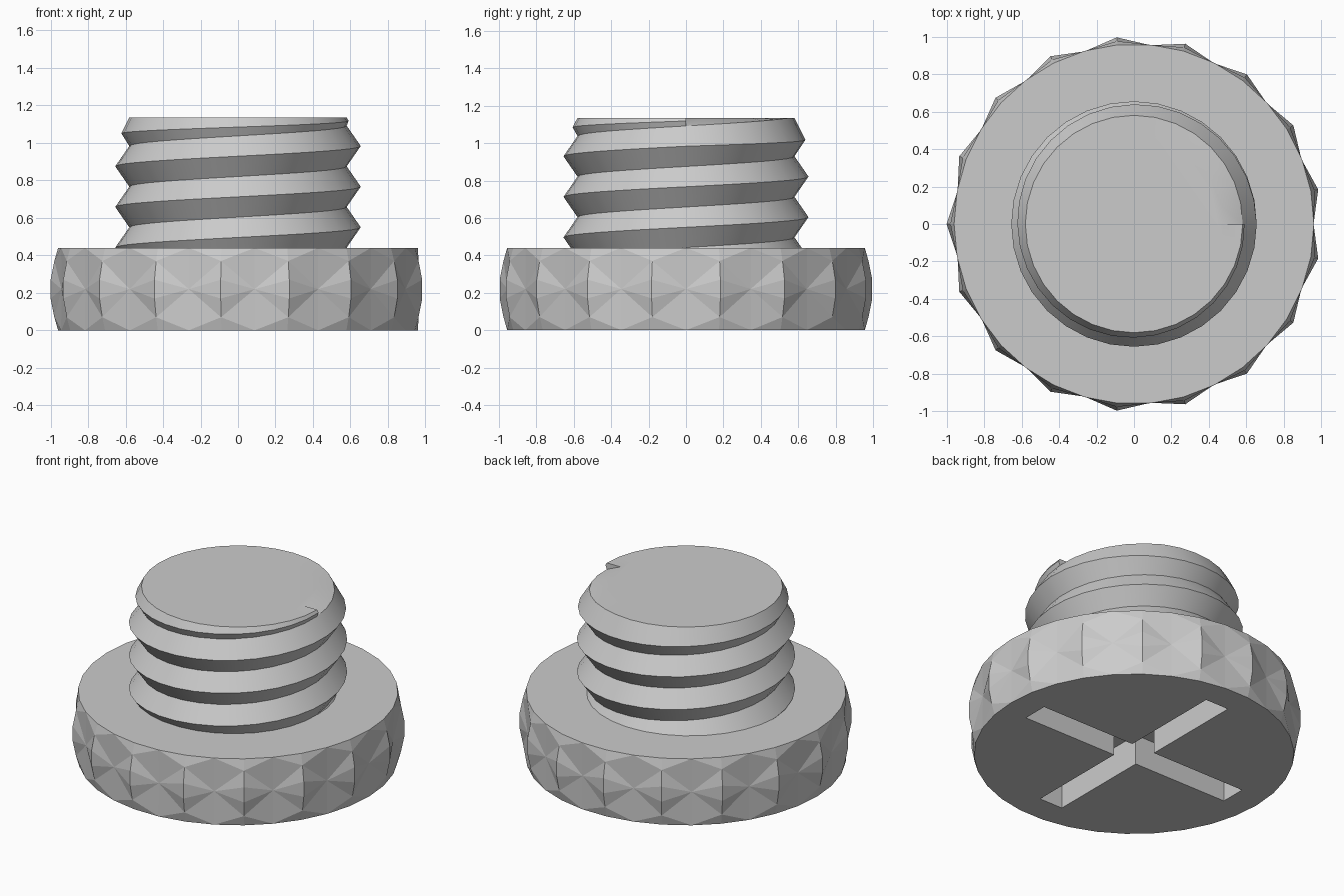
import bpy, bmesh, math

cube = bpy.data.objects.get("Cube")
if cube:
    bpy.data.objects.remove(cube, do_unlink=True)

grey = bpy.data.materials.new("plain grey")
grey.use_nodes = True
colour = (0.6, 0.6, 0.6, 1)
grey.diffuse_color = colour
grey.node_tree.nodes["Principled BSDF"].inputs["Base Color"].default_value = colour


def finish(bm, name, smooth_angle=None):
    bmesh.ops.remove_doubles(bm, verts=bm.verts, dist=0.0005)
    bmesh.ops.recalc_face_normals(bm, faces=bm.faces)
    mesh = bpy.data.meshes.new(name)
    bm.to_mesh(mesh)
    bm.free()
    mesh.materials.append(grey)
    obj = bpy.data.objects.new(name, mesh)
    bpy.context.collection.objects.link(obj)
    if smooth_angle:
        bpy.ops.object.select_all(action="DESELECT")
        obj.select_set(True)
        bpy.context.view_layer.objects.active = obj
        bpy.ops.object.shade_smooth_by_angle(angle=math.radians(smooth_angle))
    return obj


def polar(bm, r, angle, z):
    return bm.verts.new((r * math.cos(angle), r * math.sin(angle), z))


# Knurled head: pits alternating with raised ridges around the rim
HEAD_H, RIM = 0.44, 0.96
KNURLS = 17
RIDGE = [(RIM, 0), (0.98, 0.07), (1.0, 0.17), (1.0, 0.27), (0.98, 0.37), (RIM, HEAD_H)]
bm = bmesh.new()
step = math.tau / KNURLS
pits = [[polar(bm, r, i * step, z) for r, z in ((RIM, 0), (0.958, 0.22), (RIM, HEAD_H))]
        for i in range(KNURLS)]
ridges = [[polar(bm, r, (i + 0.5) * step, z) for r, z in RIDGE] for i in range(KNURLS)]
bottom_ring, top_ring = [], []
for i in range(KNURLS):
    ridge = ridges[i]
    for low, pit, high in (pits[i], pits[(i + 1) % KNURLS]):
        bm.faces.new((low, ridge[0], ridge[1]))
        bm.faces.new((high, ridge[-1], ridge[-2]))
        fan = [low] + ridge[1:-1] + [high]
        for a, b in zip(fan, fan[1:]):
            bm.faces.new((pit, a, b))
    bottom_ring += [pits[i][0], ridge[0]]
    top_ring += [pits[i][2], ridge[-1]]
bm.faces.new(bottom_ring)
bm.faces.new(top_ring)
head = finish(bm, "knurled_head")

# Cross slot cut into the underside
ARM, HALF_W, DEPTH = 0.775, 0.085, 0.2
bm = bmesh.new()
outline = []
for k in range(4):
    c, s = round(math.cos(k * math.pi / 2)), round(math.sin(k * math.pi / 2))
    for x, y in ((HALF_W, -HALF_W), (ARM, -HALF_W), (ARM, HALF_W)):
        outline.append(bm.verts.new((x * c - y * s, x * s + y * c, -0.1)))
base = bm.faces.new(outline)
sides = bmesh.ops.extrude_face_region(bm, geom=[base])
for v in sides["geom"]:
    if isinstance(v, bmesh.types.BMVert):
        v.co.z = DEPTH
cutter = finish(bm, "slot_cutter")
cutter.hide_render = True
cutter.hide_viewport = True
cut = head.modifiers.new("cross_slot", "BOOLEAN")
cut.operation = "DIFFERENCE"
cut.solver = "EXACT"
cut.object = cutter

# Threaded shank: one helical ridge that fades out in the last turn
SEG, PITCH = 32, 0.2167
ROOT, CREST, TOP = 0.58, 0.655, 1.135
ROOT_Z, CREST_Z = 0.4417, 0.55
LAST = 2
bm = bmesh.new()


def column(i):
    t = i / SEG
    angle = math.tau * t
    root = (ROOT, ROOT_Z + PITCH * t)
    if t <= LAST:
        crest = (CREST, CREST_Z + PITCH * t)
    else:
        s = t - LAST
        crest = (CREST - 0.065 * s, CREST_Z + PITCH * LAST + 0.135 * s)
    upper_z = ROOT_Z + PITCH * (t + 1)
    upper = (ROOT, min(upper_z, TOP) if t >= LAST else upper_z)
    return [polar(bm, r, angle, z) for r, z in (root, crest, upper)]


columns = [column(i) for i in range(-SEG, (LAST + 1) * SEG + 1)]
for a, b in zip(columns, columns[1:]):
    for k in range(2):
        bm.faces.new((a[k], b[k], b[k + 1], a[k + 1]))

# Flat end of the shank with the small step where the thread stops
ends = [col[2] for col in columns[-SEG - 1:]]
inner = [polar(bm, 0.48, math.tau * i / SEG, TOP) for i in range(SEG)]
for i in range(SEG):
    bm.faces.new((ends[i], ends[i + 1], inner[(i + 1) % SEG], inner[i]))
bm.faces.new(inner)
bm.faces.new((ends[0], ends[-1], inner[0]))
bm.faces.new(columns[-1])
finish(bm, "threaded_shank", 30)
